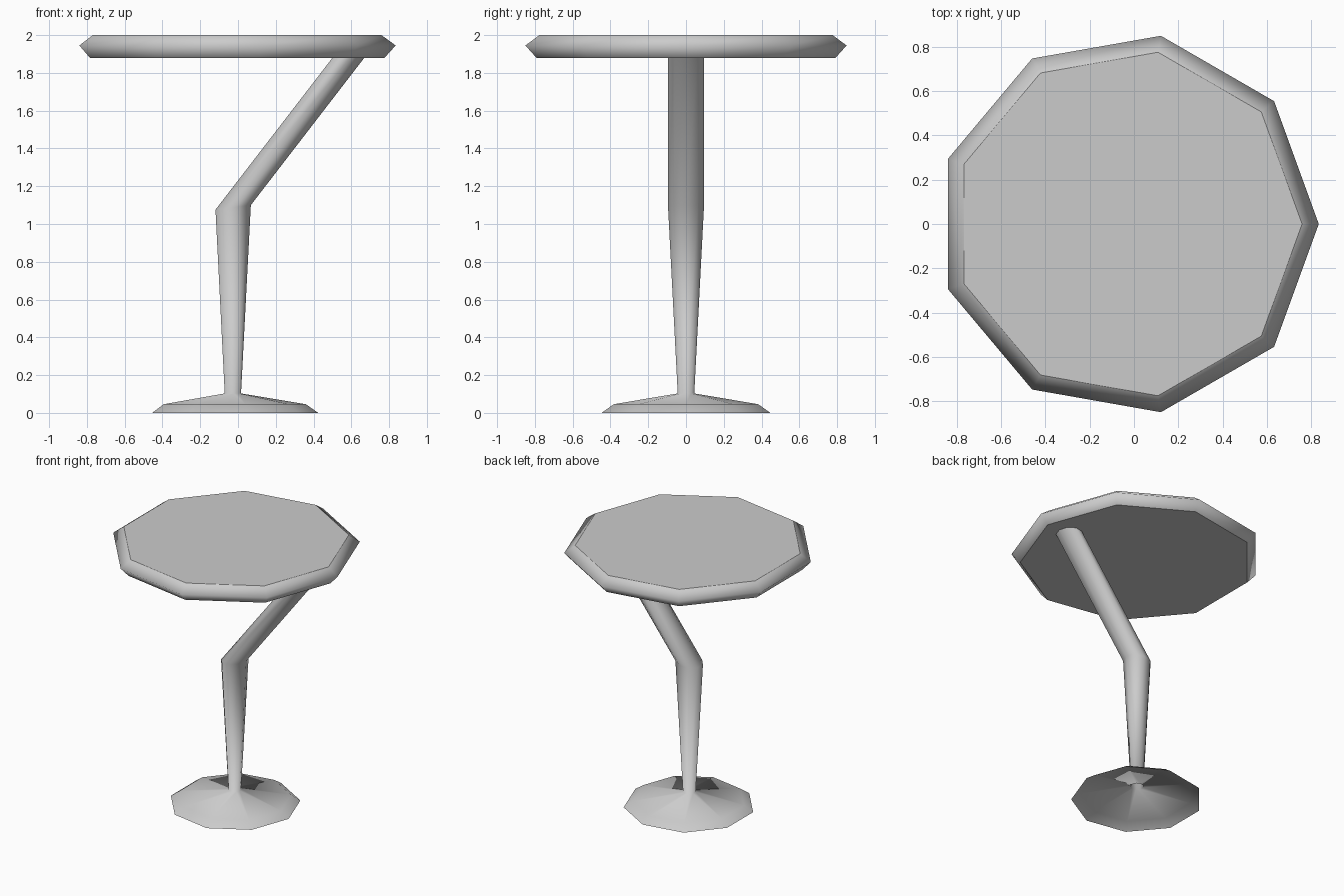
import bpy, bmesh
from math import cos, sin, tau

if "Cube" in bpy.data.objects:
    bpy.data.objects.remove(bpy.data.objects["Cube"])

SIDES = 9
CX = -0.0285   # axis of the nine-sided parts


def loft(name, rings, capped=False):
    """Skin nine-sided rings given as (radius, x, z, tilt)."""
    bm = bmesh.new()
    loops = []
    for r, x, z, tilt in rings:
        loop = []
        for i in range(SIDES):
            a = tau * i / SIDES
            loop.append(bm.verts.new((x + r * cos(a), r * sin(a), z + tilt * r * cos(a))))
        loops.append(loop)
    for lo, hi in zip(loops, loops[1:]):
        for i in range(SIDES):
            j = (i + 1) % SIDES
            bm.faces.new((lo[i], lo[j], hi[j], hi[i])).smooth = True
    if capped:
        for cap in (bm.faces.new(loops[0][::-1]), bm.faces.new(loops[-1])):
            for e in cap.edges:
                e.smooth = False
    mesh = bpy.data.meshes.new(name)
    bm.to_mesh(mesh)
    bm.free()
    obj = bpy.data.objects.new(name, mesh)
    bpy.context.collection.objects.link(obj)
    return obj


# Open flared foot running smoothly into the bent stem
loft("base_and_stem", [
    (0.4535, CX, 0.0, 0),
    (0.388, CX, 0.046, 0),
    (0.0445, CX, 0.103, 0),
    (0.0965, CX, 1.0875, 0.13),
    (0.0965, CX + 0.62, 1.8925, 0.13),
])

# Solid table top with a bevelled rim
loft("table_top", [
    (0.804, CX, 1.88, 0),
    (0.8635, CX, 1.945, 0),
    (0.788, CX, 2.0, 0),
], capped=True)
